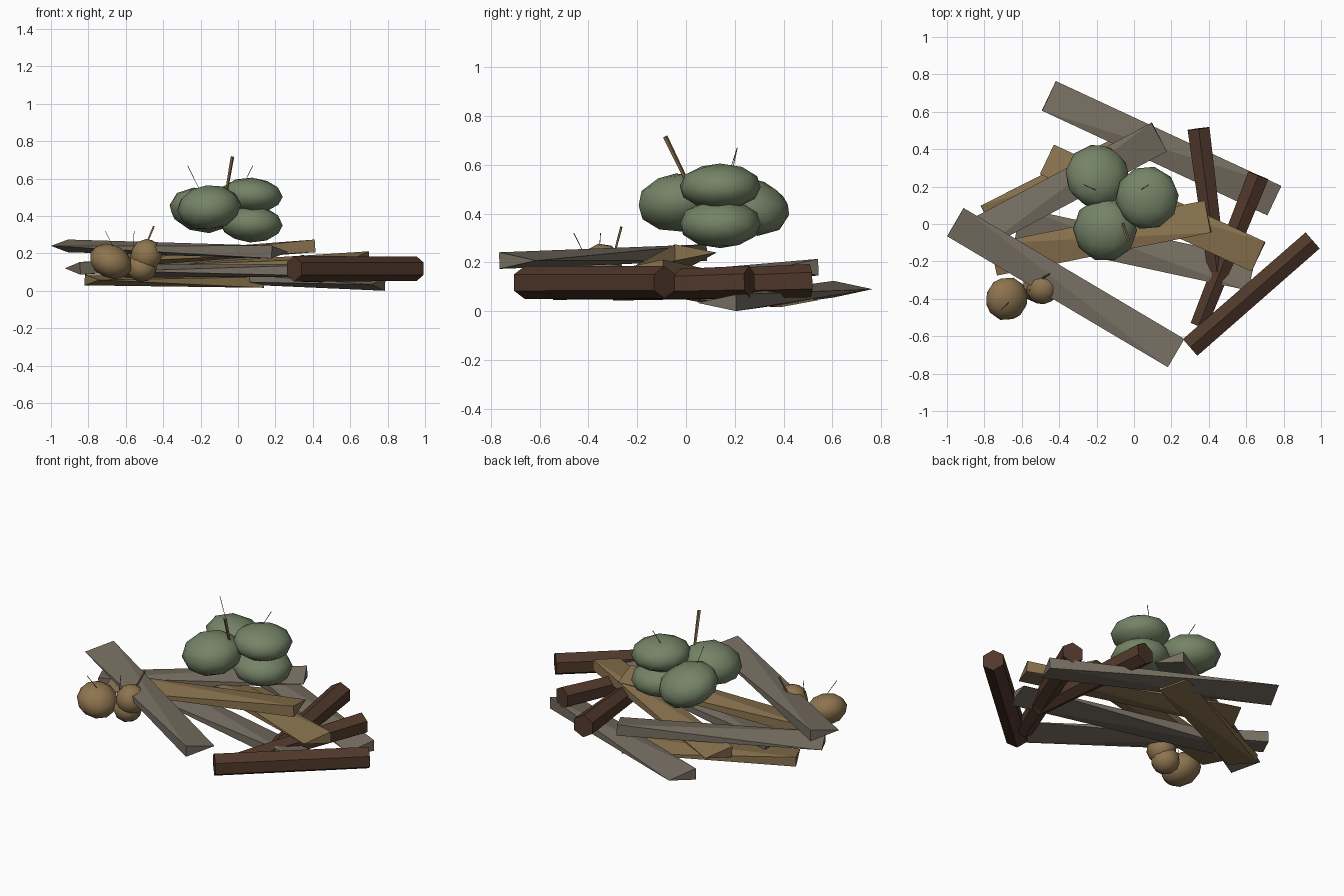
import bpy, bmesh, math
from mathutils import Vector, Matrix

cube = bpy.data.objects.get("Cube")
if cube:
    bpy.data.objects.remove(cube, do_unlink=True)


def material(name, rgb):
    m = bpy.data.materials.new(name)
    m.use_nodes = True
    m.diffuse_color = (*rgb, 1)
    m.node_tree.nodes["Principled BSDF"].inputs["Base Color"].default_value = (*rgb, 1)
    return m


grey = material("weathered grey", (0.185, 0.158, 0.122))
tan = material("tan wood", (0.25, 0.17, 0.076))
bark = material("dark bark", (0.08, 0.039, 0.024))
green = material("dull green", (0.178, 0.228, 0.135))
brown = material("fruit brown", (0.27, 0.175, 0.08))


def finish(name, bm, mat):
    bmesh.ops.recalc_face_normals(bm, faces=bm.faces)
    mesh = bpy.data.meshes.new(name)
    bm.to_mesh(mesh)
    bm.free()
    mesh.materials.append(mat)
    ob = bpy.data.objects.new(name, mesh)
    bpy.context.collection.objects.link(ob)
    return ob


def hull(name, points, mat):
    bm = bmesh.new()
    for p in points:
        bm.verts.new(p)
    bmesh.ops.convex_hull(bm, input=bm.verts)
    bmesh.ops.dissolve_limit(bm, angle_limit=0.01, verts=bm.verts, edges=bm.edges)
    return finish(name, bm, mat)


def frame(a, b):
    a, b = Vector(a), Vector(b)
    side = Vector((0, 0, 1)).cross(b - a).normalized()
    return a, b, side, (b - a).cross(side).normalized()


def plank(name, a, b, mat, back_thick, width=0.175, thick=0.068):
    """Split board: each end is thick on one side and sharp on the other."""
    a, b, side, up = frame(a, b)
    s = side * width / 2 * (1 if back_thick else -1)
    u = up * thick / 2
    hull(name, [a + s + u, a + s - u, a - s, b - s + u, b - s - u, b + s], mat)


def rod(name, a, b, r1, r2, sides, mat):
    a, b, side, up = frame(a, b)
    pts = []
    for i in range(sides):
        t = math.tau * i / sides
        d = up * math.cos(t) + side * math.sin(t)
        pts += [a + d * r1, b + d * r2]
    hull(name, pts, mat)


def fruit(name, centre, radius, height, tilt, mat):
    """Squat, coarsely faceted ball with a softly shaded surface."""
    bm = bmesh.new()
    bmesh.ops.create_icosphere(bm, subdivisions=2, radius=1)
    turn = Matrix.Rotation(tilt[0], 4, 'X') @ Matrix.Rotation(tilt[1], 4, 'Y')
    spin = Matrix.Rotation(tilt[2], 4, 'Z')
    size = Matrix.Diagonal((radius * 1.03, radius * 1.03, height, 1))
    bmesh.ops.transform(bm, matrix=Matrix.Translation(centre) @ turn @ size @ spin, verts=bm.verts)
    ob = finish(name, bm, mat)
    bpy.ops.object.select_all(action='DESELECT')
    ob.select_set(True)
    bpy.context.view_layer.objects.active = ob
    bpy.ops.object.shade_smooth_by_angle(angle=math.radians(50))


# grey boards
plank("back_grey_board", (-0.455, 0.685, 0.09), (0.75, 0.125, 0.034), grey, False)
plank("front_grey_board", (-0.955, 0.01, 0.24), (0.225, -0.69, 0.207), grey, True)
plank("middle_grey_board", (-0.62, 0.0, 0.105), (0.63, -0.27, 0.11), grey, True)
plank("left_grey_board", (-0.885, -0.08, 0.12), (0.135, 0.465, 0.18), grey, False)

# tan boards
plank("upper_tan_board", (-0.75, -0.19, 0.15), (0.395, 0.04, 0.24), tan, True)
plank("crossing_tan_board", (-0.465, 0.345, 0.1), (0.665, -0.175, 0.177), tan, False)
plank("lower_tan_board", (-0.78, 0.02, 0.058), (0.1, 0.465, 0.045), tan, True, thick=0.058)

# six-sided logs
rod("back_log", (0.345, 0.51, 0.125), (0.45, -0.3, 0.098), 0.068, 0.055, 6, bark)
rod("middle_log", (0.665, 0.26, 0.12), (0.345, -0.545, 0.098), 0.066, 0.052, 6, bark)
rod("front_log", (0.3, -0.66, 0.117), (0.955, -0.088, 0.118), 0.068, 0.066, 6, bark)

# green fruit pile
fruit("green_fruit_back", (-0.195, 0.255, 0.43), 0.17, 0.115, (-0.25, 0.2, 0.2), green)
fruit("green_fruit_top", (0.07, 0.14, 0.51), 0.165, 0.095, (0, 0.05, 0.4), green)
fruit("green_fruit_bottom", (0.07, 0.14, 0.358), 0.165, 0.1, (0, 0.05, 0.4), green)
fruit("green_fruit_front", (-0.155, -0.03, 0.445), 0.167, 0.12, (0.1, -0.1, 0.3), green)

# small brown fruits
fruit("brown_fruit_large", (-0.68, -0.4, 0.157), 0.115, 0.09, (0.2, 0.4, 0.3), brown)
fruit("brown_fruit_small", (-0.49, -0.345, 0.19), 0.083, 0.088, (-0.2, 0.4, 0.1), brown)
fruit("brown_fruit_low", (-0.515, -0.34, 0.125), 0.08, 0.078, (0.1, 0.1, 0.5), brown)

# stems
for name, a, b, r in (
    ("front_stem", (-0.06, 0.0, 0.54), (-0.03, -0.085, 0.715), 0.01),
    ("back_stem", (-0.2, 0.18, 0.53), (-0.27, 0.21, 0.67), 0.002),
    ("top_stem", (0.04, 0.185, 0.59), (0.08, 0.21, 0.67), 0.002),
    ("large_brown_stem", (-0.66, -0.41, 0.22), (-0.71, -0.46, 0.32), 0.002),
    ("small_brown_stem", (-0.49, -0.29, 0.25), (-0.45, -0.265, 0.345), 0.006),
    ("low_brown_stem", (-0.565, -0.36, 0.18), (-0.555, -0.35, 0.32), 0.002),
):
    rod(name, a, b, r * 0.8, r, 4, tan)
